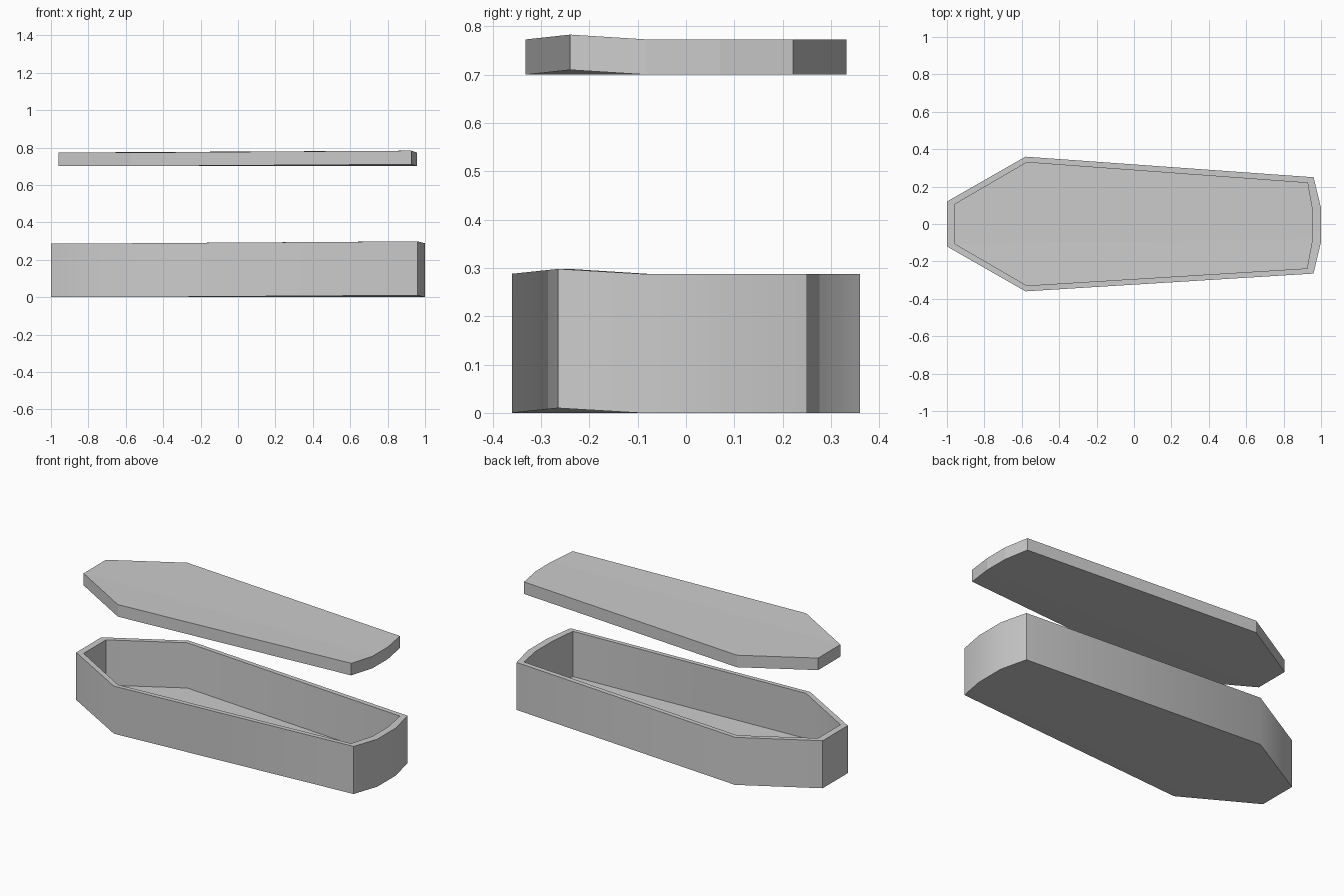
import bpy, bmesh
from math import radians

if "Cube" in bpy.data.objects:
    bpy.data.objects.remove(bpy.data.objects["Cube"])

# Plan outlines, counter-clockwise from the head; last value lifts the warped foot corner
OUTER = [(-1, .12, 0), (-1, -.12, 0), (-.58, -.36, 0), (.96, -.265, .01),
         (1, -.095, 0), (1, .085, 0), (.96, .25, 0), (-.58, .36, 0)]
INNER = [(-.96, .107, 0), (-.96, -.107, 0), (-.573, -.332, 0), (.927, -.24, .01),
         (.957, -.08, 0), (.957, .07, 0), (.93, .222, 0), (-.573, .332, 0)]
# Three plank-like strips covering an outline
STRIPS = [(1, 2, 3, 4), (0, 1, 4, 5), (0, 5, 6, 7)]


def build(name, rings):
    """Bridge a list of (outline, z) rings and cap both ends with strips."""
    bm = bmesh.new()
    loops = [[bm.verts.new((x, y, z + lift)) for x, y, lift in pts] for pts, z in rings]
    for a, b in zip(loops, loops[1:]):
        for i in range(8):
            j = (i + 1) % 8
            bm.faces.new((a[i], a[j], b[j], b[i]))
    for loop in (loops[0], loops[-1]):
        for strip in STRIPS:
            bm.faces.new([loop[k] for k in strip])
    bmesh.ops.recalc_face_normals(bm, faces=bm.faces)
    mesh = bpy.data.meshes.new(name)
    bm.to_mesh(mesh)
    bm.free()
    obj = bpy.data.objects.new(name, mesh)
    bpy.context.collection.objects.link(obj)
    return obj


# Hollow box: underside, outer wall, rim, inner wall, floor
box = build("coffin_box", [(OUTER, 0), (OUTER, .288), (INNER, .288), (INNER, .014)])
bpy.ops.object.select_all(action='DESELECT')
box.select_set(True)
bpy.context.view_layer.objects.active = box
bpy.ops.object.shade_smooth_by_angle(angle=radians(40))

# Floating lid that fits inside the rim
build("coffin_lid", [(INNER, .70), (INNER, .773)])
